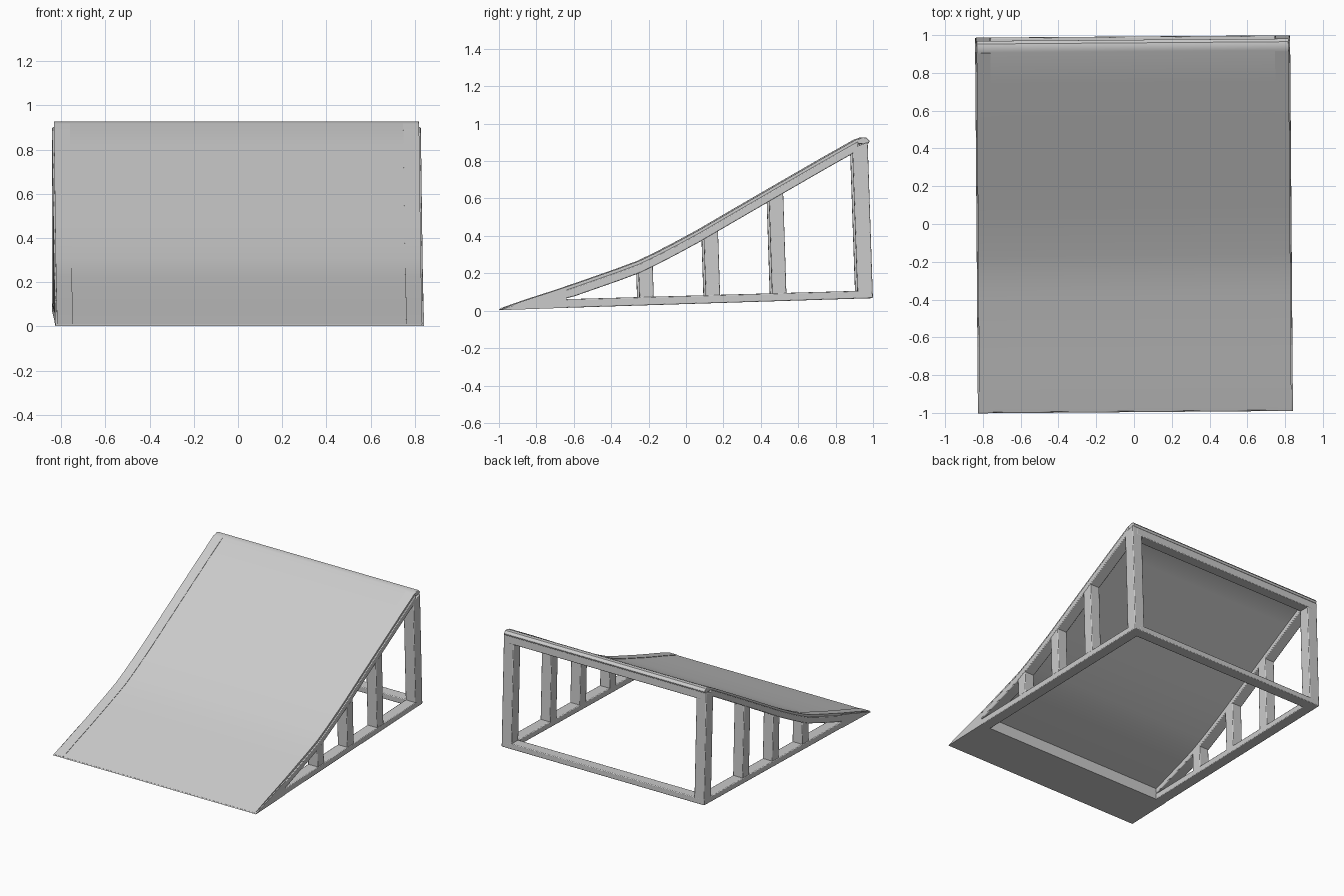
import bpy, bmesh, math

if "Cube" in bpy.data.objects:
    bpy.data.objects.remove(bpy.data.objects["Cube"])

YAW = 0.0076      # the ramp sits very slightly turned
W = 0.834         # half width
RAIL = 0.083      # width of frame bars
Y_SHIFT = -0.006

# Ramp surface (y, z), front to back
TOP = [(-0.987, 0.008), (-0.85, 0.056), (-0.71, 0.101), (-0.6, 0.138), (-0.48, 0.180),
       (-0.36, 0.222), (-0.25, 0.263), (-0.16, 0.306), (-0.05, 0.363), (0.07, 0.428),
       (0.25, 0.533), (0.5, 0.678), (0.75, 0.822), (0.92, 0.918)]
LIP = [(0.945, 0.927), (0.965, 0.925), (0.982, 0.908), (0.975, 0.894), (0.955, 0.893)]


def top_z(y):
    for (a, za), (b, zb) in zip(TOP, TOP[1:]):
        if y <= b:
            return za + (zb - za) * (y - a) / (b - a)
    return TOP[-1][1]


def rail_top(y):
    return 0.069 + 0.029 * (y + 0.38)


def lean(y, z):
    # frame is tilted back a little
    return (y - 0.0325 * (z - 0.08), z)


def prism(name, pts, x0, x1, mirror=False, bevel=0.005):
    bm = bmesh.new()
    a = [bm.verts.new((x0, y + Y_SHIFT, z)) for y, z in pts]
    b = [bm.verts.new((x1, y + Y_SHIFT, z)) for y, z in pts]
    n = len(pts)
    bm.faces.new(a)
    bm.faces.new(b[::-1])
    for i in range(n):
        j = (i + 1) % n
        bm.faces.new((a[j], a[i], b[i], b[j]))
    bmesh.ops.recalc_face_normals(bm, faces=bm.faces)
    me = bpy.data.meshes.new(name)
    bm.to_mesh(me)
    bm.free()
    ob = bpy.data.objects.new(name, me)
    bpy.context.collection.objects.link(ob)
    ob.rotation_euler.z = YAW
    if mirror:
        ob.modifiers.new("Mirror", 'MIRROR').use_mirror_merge = False
    if bevel:
        m = ob.modifiers.new("Bevel", 'BEVEL')
        m.width = bevel
        m.segments = 2
        m.limit_method = 'ANGLE'
        m.angle_limit = math.radians(40)
    bpy.ops.object.select_all(action='DESELECT')
    ob.select_set(True)
    bpy.context.view_layer.objects.active = ob
    bpy.ops.object.shade_smooth_by_angle(angle=math.radians(35))
    return ob


def under(y, d):
    return (y, max(top_z(y) - d, 0.004 + 0.0325 * (y + 1)))


# Deck sheet with rolled back lip
deck_low = [under(y, 0.026) for y, _ in reversed(TOP[1:])]
prism("deck", TOP + LIP + deck_low, -W + 0.008, W - 0.008, bevel=0.003)

# Slightly raised strips along both deck edges
strip = [(y, z + 0.003) for y, z in TOP[:-1]] + [(0.915, 0.918)]
strip_low = [(y, z - 0.01) for y, z in reversed(TOP[1:])]
prism("deck_edge_strip", strip + strip_low, W - 0.08, W - 0.008, True, 0)

# Sloping rails under the deck
upper = [(y, z - 0.014) for y, z in TOP[2:]]
lower = [(y, z - 0.062) for y, z in reversed(TOP[3:])]
prism("sloping_rail", upper + lower + [(-0.71, 0.05)], W - RAIL, W, True)

# Solid wedge at the front
nose = [(-0.99, 0.003), (-0.64, 0.0155), (-0.64, 0.061), (-0.64, top_z(-0.64) - 0.008),
        (-0.71, 0.096), (-0.85, 0.05), (-0.985, 0.008)]
prism("front_wedge", nose, -W, W, bevel=0)

# Bottom rails and rear bottom bar
prism("bottom_rail", [(-0.75, 0.012), (0.998, 0.067), (0.997, 0.108), (-0.65, 0.061), (-0.75, 0.058)],
      W - RAIL, W, True)
prism("rear_bottom_bar", [(0.917, 0.064), (0.999, 0.067), (0.998, 0.109), (0.916, 0.107)],
      -W + 0.04, W - 0.04)

# Upright posts along each side
for i, y in enumerate((-0.25, 0.105, 0.46)):
    t0, t1 = top_z(y) - 0.03, top_z(y + 0.075) - 0.03
    prism(f"side_post_{i + 1}",
          [lean(y, rail_top(y) - 0.02), lean(y + 0.077, rail_top(y) - 0.02),
           lean(y + 0.077, t1), lean(y, t0)], W - RAIL, W - 0.002, True)

# Rear corner posts
prism("rear_post", [(0.917, 0.066), (0.999, 0.067), (0.971, 0.9), (0.889, 0.87)],
      W - RAIL, W, True)

# Rear top beam
prism("rear_top_beam", [(0.893, 0.838), (0.974, 0.838), (0.971, 0.902), (0.89, 0.88)],
      -W + 0.04, W - 0.04)
